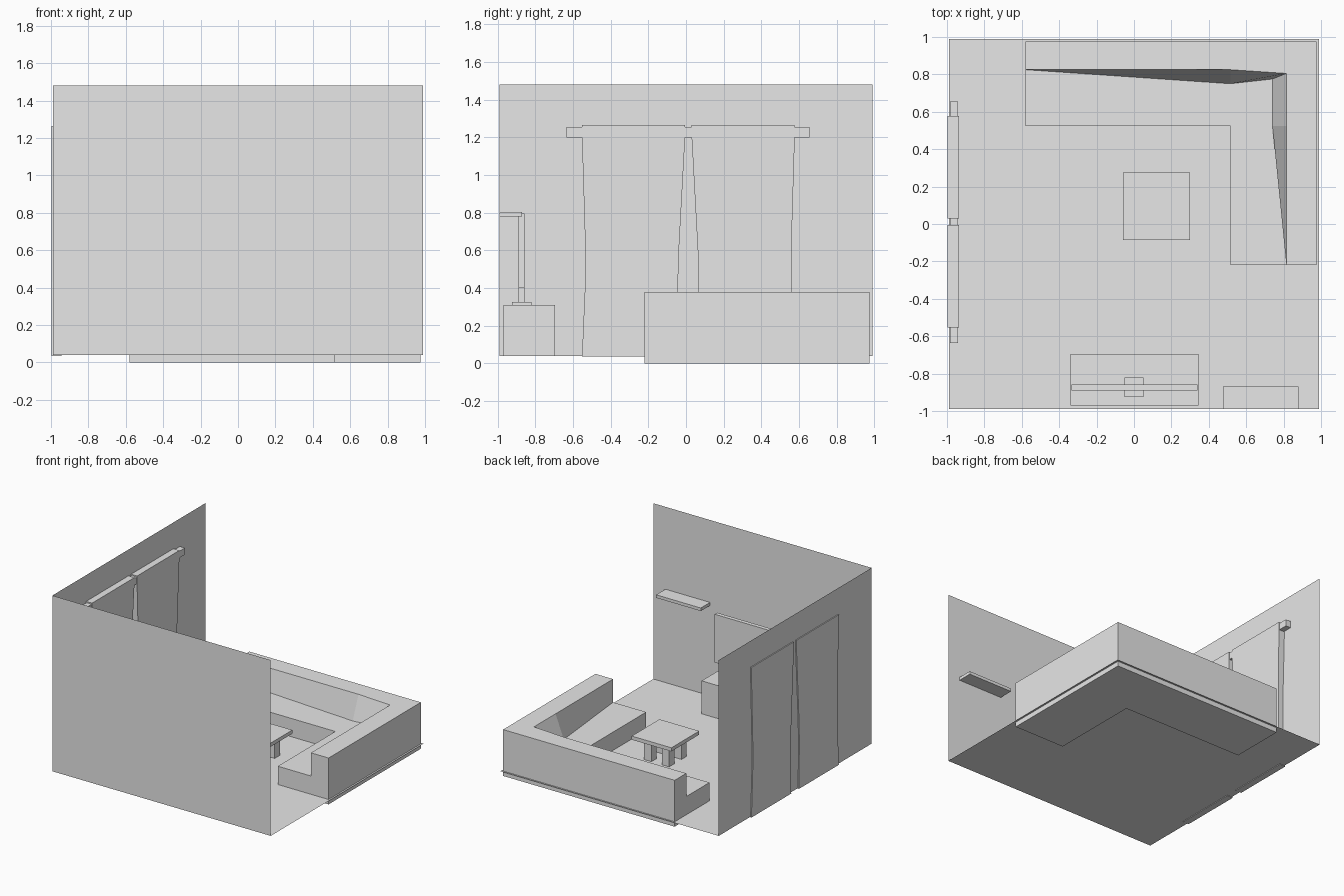
import bpy
import bmesh

cube = bpy.data.objects.get("Cube")
if cube:
    bpy.data.objects.remove(cube, do_unlink=True)

grey = bpy.data.materials.new("plain_grey")
grey.use_nodes = True
COLOUR = (0.8, 0.8, 0.8, 1)
grey.diffuse_color = COLOUR
grey.node_tree.nodes["Principled BSDF"].inputs["Base Color"].default_value = COLOUR


def finish(name, bm, closed=True):
    """Turn a bmesh into a grey object."""
    if closed:
        bmesh.ops.recalc_face_normals(bm, faces=bm.faces)
    mesh = bpy.data.meshes.new(name)
    bm.to_mesh(mesh)
    bm.free()
    mesh.materials.append(grey)
    obj = bpy.data.objects.new(name, mesh)
    bpy.context.collection.objects.link(obj)
    return obj


def loft(name, rings):
    """Closed solid through rings given as (height, [(x, y), ...])."""
    bm = bmesh.new()
    loops = [[bm.verts.new((x, y, z)) for x, y in pts] for z, pts in rings]
    for low, high in zip(loops, loops[1:]):
        for i in range(len(low)):
            j = (i + 1) % len(low)
            bm.faces.new((low[i], low[j], high[j], high[i]))
    bm.faces.new(loops[0][::-1])
    bm.faces.new(loops[-1])
    return finish(name, bm)


def rect(x0, x1, y0, y1):
    return [(x0, y0), (x1, y0), (x1, y1), (x0, y1)]


def box(name, x0, x1, y0, y1, z0, z1):
    r = rect(x0, x1, y0, y1)
    return loft(name, [(z0, r), (z1, r)])


FLOOR, TOP, HALF = 0.04, 1.48, 0.99

# Room: thin floor with a front wall and a side wall
bm = bmesh.new()
base = [bm.verts.new((x, y, FLOOR)) for x, y in rect(-HALF, HALF, -HALF, HALF)]
high = [bm.verts.new((base[i].co.x, base[i].co.y, TOP)) for i in (0, 1, 3)]
bm.faces.new(base)
bm.faces.new((base[1], base[0], high[0], high[1]))
bm.faces.new((base[0], base[3], high[2], high[0]))
finish("room_shell", bm, closed=False)

# Corner sofa: L-shaped seat and a leaning backrest
SEAT, BACK = 0.19, 0.38
seat = [(-0.58, 0.975), (-0.58, 0.525), (0.515, 0.525),
        (0.515, -0.22), (0.975, -0.22), (0.975, 0.975)]
loft("sofa_seat", [(0, seat), (SEAT, seat)])
start, end = [(-0.58, 0.975), (-0.58, 0.825)], [(0.815, -0.22), (0.975, -0.22), (0.975, 0.975)]
loft("sofa_back", [
    (SEAT, start + [(0.515, 0.75), (0.74, 0.775), (0.74, 0.525)] + end),
    (BACK, start + [(0.515, 0.825), (0.815, 0.805), (0.815, 0.525)] + end)])

# Coffee table
TX, TY = 0.12, 0.095
box("table_top", TX - 0.18, TX + 0.18, TY - 0.18, TY + 0.18, 0.21, 0.24)
for sx in (-1, 1):
    for sy in (-1, 1):
        x, y = TX + sx * 0.08, TY + sy * 0.08
        box("table_leg", x - 0.033, x + 0.033, y - 0.033, y + 0.033, FLOOR, 0.21)

# Television on a low cabinet
box("cabinet", -0.34, 0.345, -0.97, -0.695, FLOOR, 0.31)
box("screen_foot", -0.05, 0.05, -0.925, -0.82, 0.31, 0.325)
box("screen_neck", -0.03, 0.03, -0.89, -0.857, 0.325, 0.4)
box("screen", -0.335, 0.34, -0.89, -0.857, 0.4, 0.795)

# Wall shelf
box("wall_shelf", 0.475, 0.88, -HALF, -0.87, 0.78, 0.805)

# Curtain rail and two mirrored curtains: (height, outer edge, inner edge)
MID = 0.0125
box("curtain_rail", -0.985, -0.94, -0.635, 0.655, 1.2, 1.255)
levels = [(0.035, 0.565, 0.05), (0.43, 0.548, 0.055), (0.6, 0.547, 0.05),
          (1.2, 0.565, 0.0175), (1.265, 0.565, 0.0175)]
for side in (-1, 1):
    loft("curtain", [
        (z, rect(-0.998, -0.936 if z > 1 else -0.945, *sorted((MID + side * a, MID + side * b))))
        for z, a, b in levels])
